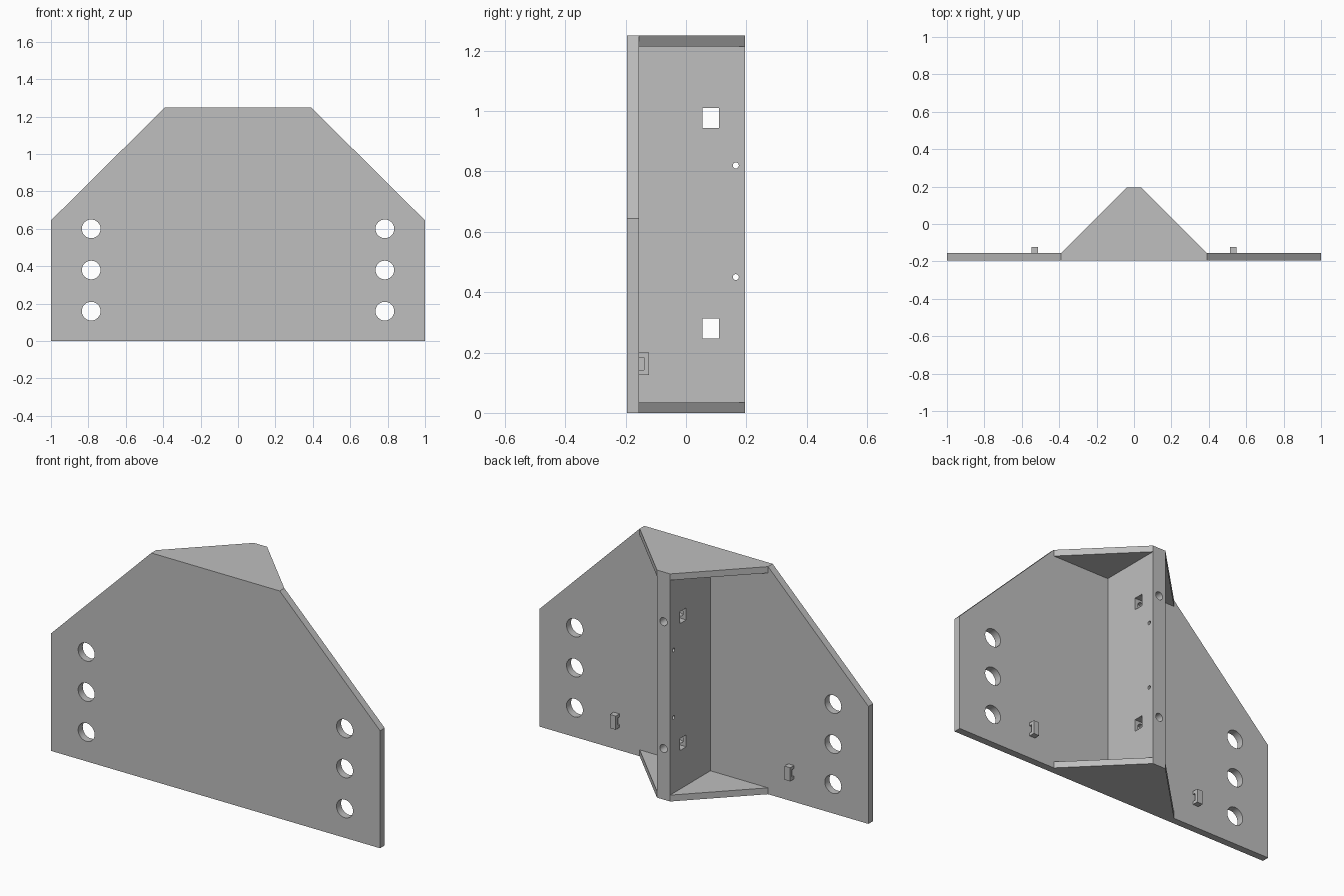
import bpy, bmesh, math
from mathutils import Matrix, Vector

cube = bpy.data.objects.get("Cube")
if cube:
    bpy.data.objects.remove(cube, do_unlink=True)

grey = bpy.data.materials.new("plain grey")
grey.use_nodes = True
COLOUR = (0.52, 0.52, 0.52, 1)
grey.diffuse_color = COLOUR
grey.node_tree.nodes["Principled BSDF"].inputs["Base Color"].default_value = COLOUR

HEIGHT = 1.25
FRONT, FACE, BACK = -0.195, -0.155, 0.195   # plate front, plate back, rib tip
RIB = 0.04                                  # half thickness of the rib
GUSSET = 0.035
SHOULDER = 0.39


def finish(name, bm):
    bmesh.ops.recalc_face_normals(bm, faces=bm.faces)
    mesh = bpy.data.meshes.new(name)
    bm.to_mesh(mesh)
    bm.free()
    mesh.materials.append(grey)
    obj = bpy.data.objects.new(name, mesh)
    bpy.context.collection.objects.link(obj)
    return obj


def prism(name, points, offset):
    """Closed outline extruded along an offset."""
    bm = bmesh.new()
    face = bm.faces.new([bm.verts.new(p) for p in points])
    new = bmesh.ops.extrude_face_region(bm, geom=[face])["geom"]
    verts = [v for v in new if isinstance(v, bmesh.types.BMVert)]
    bmesh.ops.translate(bm, verts=verts, vec=offset)
    return finish(name, bm)


def box(name, x0, x1, y0, y1, z0, z1):
    return prism(name, [(x0, y0, z0), (x1, y0, z0), (x1, y1, z0), (x0, y1, z0)],
                 (0, 0, z1 - z0))


def rod(name, start, end, radius):
    a, b = Vector(start), Vector(end)
    turn = (b - a).to_track_quat('Z', 'Y').to_matrix().to_4x4()
    bm = bmesh.new()
    bmesh.ops.create_cone(bm, cap_ends=True, segments=32, radius1=radius,
                          radius2=radius, depth=(b - a).length,
                          matrix=Matrix.Translation((a + b) / 2) @ turn)
    return finish(name, bm)


def combine(target, other, operation):
    mod = target.modifiers.new("join", 'BOOLEAN')
    mod.object, mod.operation, mod.solver = other, operation, 'EXACT'
    bpy.context.view_layer.objects.active = target
    bpy.ops.object.modifier_apply(modifier=mod.name)
    bpy.data.objects.remove(other, do_unlink=True)


# Mounting plate with sloping shoulders
half = [(1, 0), (1, 0.645), (SHOULDER, HEIGHT)]
outline = half + [(-x, z) for x, z in reversed(half)]
bracket = prism("bracket", [(x, FRONT, z) for x, z in outline], (0, FACE - FRONT, 0))

# Central rib, set between the gussets and rooted in the plate
combine(bracket, box("rib", -RIB, RIB, FACE - 0.02, BACK, 0, HEIGHT), 'UNION')

# Tapered gussets closing the top and bottom
for z in (0, HEIGHT - GUSSET):
    wedge = [(SHOULDER, FRONT + 0.02), (SHOULDER, FACE), (RIB, BACK)]
    wedge += [(-x, y) for x, y in reversed(wedge)]
    combine(bracket, prism("gusset", [(x, y, z) for x, y in wedge], (0, 0, GUSSET)), 'UNION')

# Bolt holes through the plate
for x in (-0.785, 0.785):
    for z in (0.16, 0.38, 0.60):
        combine(bracket, rod("bolt_hole", (x, -0.3, z), (x, 0, z), 0.05), 'DIFFERENCE')

# Nut pockets across the rib, with screw holes from its tip
for z in (0.28, 0.977):
    combine(bracket, box("nut_pocket", -0.1, 0.1, 0.055, 0.11, z - 0.033, z + 0.033), 'DIFFERENCE')
    combine(bracket, rod("screw_hole", (0, 0.03, z), (0, 0.3, z), 0.022), 'DIFFERENCE')

# Pin holes across the rib
for z in (0.45, 0.82):
    combine(bracket, rod("pin_hole", (-0.1, 0.165, z), (0.1, 0.165, z), 0.01), 'DIFFERENCE')

# Merge coplanar faces left by the cuts
bm = bmesh.new()
bm.from_mesh(bracket.data)
bmesh.ops.remove_doubles(bm, verts=bm.verts, dist=0.0001)
bmesh.ops.dissolve_limit(bm, angle_limit=math.radians(0.5), verts=bm.verts, edges=bm.edges)
bm.to_mesh(bracket.data)
bm.free()

# Cable loops: small bridges open against the plate
for side, x in (("left", 0.53), ("right", -0.53)):
    bridge = [(FACE, 0.125), (-0.122, 0.125), (-0.122, 0.2), (FACE, 0.2),
              (FACE, 0.183), (-0.14, 0.183), (-0.14, 0.142), (FACE, 0.142)]
    prism(side + "_cable_loop", [(x - 0.0175, y, z) for y, z in bridge], (0.035, 0, 0))

# Smooth the hole walls only
bpy.ops.object.select_all(action='DESELECT')
bracket.select_set(True)
bpy.context.view_layer.objects.active = bracket
bpy.ops.object.shade_smooth_by_angle(angle=math.radians(30))
